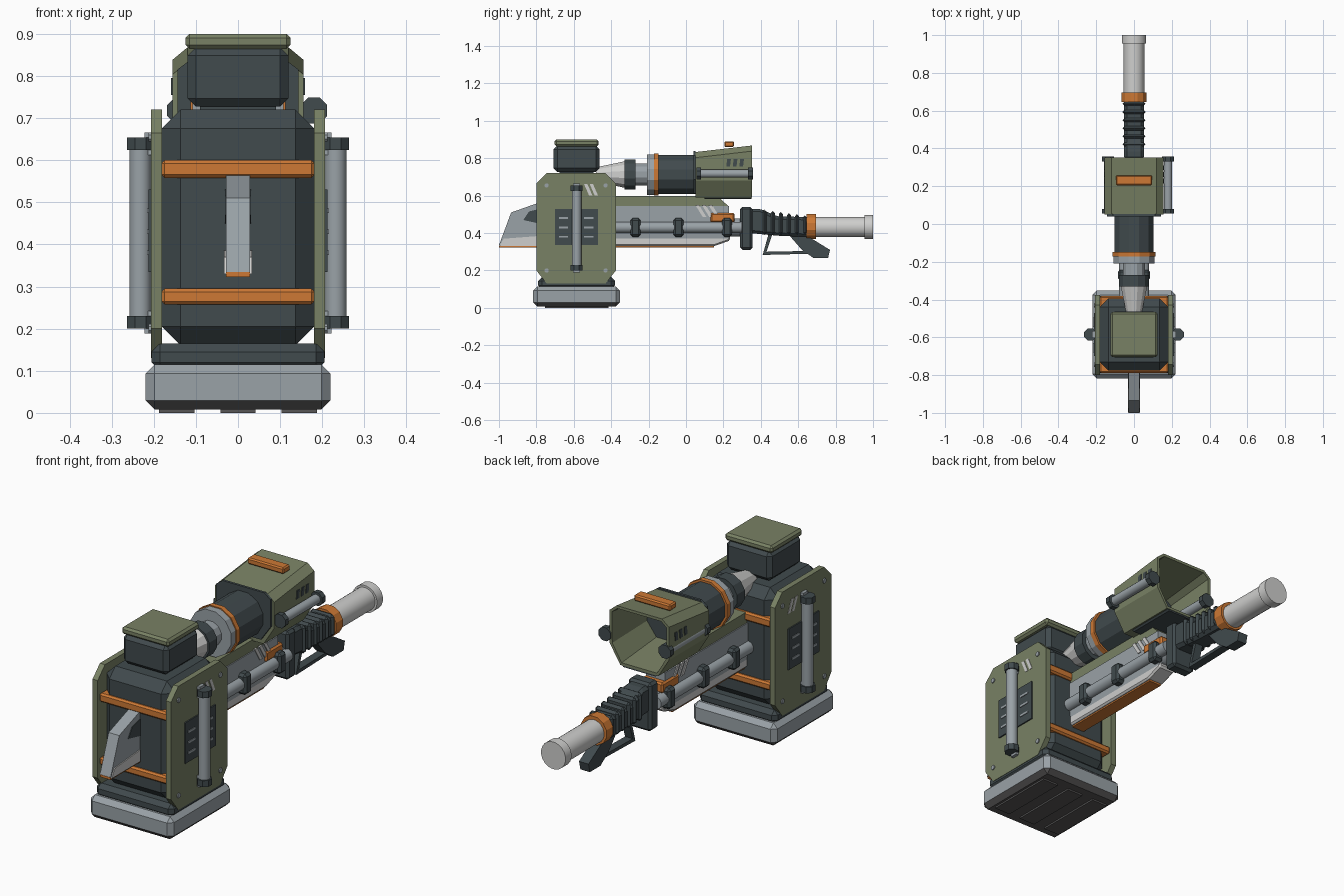
import bpy, bmesh, math
from mathutils import Matrix, Vector

if "Cube" in bpy.data.objects:
    bpy.data.objects.remove(bpy.data.objects["Cube"])


def mat(name, r, g, b):
    m = bpy.data.materials.new(name)
    m.diffuse_color = (r, g, b, 1)
    m.use_nodes = True
    m.node_tree.nodes["Principled BSDF"].inputs["Base Color"].default_value = m.diffuse_color
    return m


DARK = mat("dark slate", .052, .069, .075)
GREEN = mat("olive green", .19, .22, .128)
ORANGE = mat("orange", .61, .19, .035)
GREY = mat("steel grey", .32, .36, .385)
PALE = mat("pale grey", .62, .62, .61)
SOOT = mat("sole grey", .095, .092, .092)


def finish(name, bm, material, bevel=0, smooth=False):
    bmesh.ops.recalc_face_normals(bm, faces=bm.faces[:])
    if bevel:
        bmesh.ops.bevel(bm, geom=bm.edges[:], offset=bevel, segments=1, affect='EDGES')
    me = bpy.data.meshes.new(name)
    bm.to_mesh(me)
    bm.free()
    me.materials.append(material)
    ob = bpy.data.objects.new(name, me)
    bpy.context.collection.objects.link(ob)
    if smooth:
        bpy.ops.object.select_all(action='DESELECT')
        ob.select_set(True)
        bpy.context.view_layer.objects.active = ob
        bpy.ops.object.shade_smooth_by_angle(angle=math.radians(35))
    return ob


def box(name, x, y, z, material, bevel=0):
    """Box from (min, max) pairs."""
    bm = bmesh.new()
    bmesh.ops.create_cube(bm, size=1)
    for v in bm.verts:
        v.co = Vector([(a + b) / 2 + c * (b - a) for (a, b), c in zip((x, y, z), v.co)])
    return finish(name, bm, material, bevel)


def plate(name, pts, x0, x1, material, bevel=0):
    """(y, z) outline extruded along x."""
    bm = bmesh.new()
    f = bm.faces.new([bm.verts.new((x0, y, z)) for y, z in pts])
    ext = bmesh.ops.extrude_face_region(bm, geom=[f])
    for v in ext['geom']:
        if isinstance(v, bmesh.types.BMVert):
            v.co.x = x1
    return finish(name, bm, material, bevel)


def beam(name, pts, y0, y1, material):
    """(x, z) outline extruded along y."""
    bm = bmesh.new()
    f = bm.faces.new([bm.verts.new((x, y0, z)) for x, z in pts])
    ext = bmesh.ops.extrude_face_region(bm, geom=[f])
    for v in ext['geom']:
        if isinstance(v, bmesh.types.BMVert):
            v.co.y = y1
    return finish(name, bm, material)


def rod(name, a, b, r0, material, r1=None, sides=16, smooth=False):
    """Cylinder or cone between two points."""
    a, b = Vector(a), Vector(b)
    bm = bmesh.new()
    rot = (b - a).to_track_quat('Z', 'Y').to_matrix().to_4x4()
    spin = Matrix.Rotation(math.pi / sides, 4, 'Z')
    bmesh.ops.create_cone(bm, cap_ends=True, segments=sides, radius1=r0,
                          radius2=r0 if r1 is None else r1, depth=(b - a).length,
                          matrix=Matrix.Translation((a + b) / 2) @ rot @ spin)
    return finish(name, bm, material, 0, smooth)


CY = -.585  # centre of the hammer head


def around(h):
    return (CY - h, CY + h)


# Hammer head: striking base
base = box("striking_base", (-.22, .22), around(.232), (.008, .115), GREY, .022)
base.data.materials.append(SOOT)
for p in base.data.polygons:
    p.material_index = int(p.normal.z < -.5)
for x in (-.145, 0, .145):
    box("base_pad", (x - .042, x + .042), around(.17), (0, .012), SOOT)
box("base_collar", (-.205, .205), around(.205), (.10, .165), DARK, .02)

# Hammer head: body, bands and top block
box("head_body", (-.181, .181), around(.19), (.16, .72), DARK, .045)
for z0, z1 in ((.257, .295), (.558, .6)):
    box("orange_band", (-.182, .182), around(.203), (z0, z1), ORANGE, .008)
box("top_neck", (-.09, .09), around(.09), (.71, .74), DARK)
box("top_block", (-.12, .12), around(.123), (.727, .868), DARK, .02)
box("top_cap", (-.125, .125), around(.118), (.864, .9), GREEN, .01)

# Armour plates with their fittings, both sides
octagon = [(-.80, .20), (-.745, .13), (-.43, .13), (-.375, .20),
           (-.375, .665), (-.43, .72), (-.745, .72), (-.80, .665)]
for s in (-1, 1):
    plate("side_plate", octagon, s * .18, s * .207, GREEN)
    plate("vent_panel", [(-.70, .335), (-.47, .335), (-.47, .53), (-.70, .53)],
          s * .205, s * .213, DARK)
    for z in (.38, .43, .48):
        for y in (-.655, -.52):
            box("vent_slot", sorted((s * .21, s * .216)), (y - .025, y + .025), (z - .005, z + .005), GREY)
    for y in (-.745, -.43):
        for z in (.20, .655):
            rod("plate_bolt", (s * .2, y, z), (s * .212, y, z), .012, GREY, sides=8)
    for y in (-.545, -.515):
        plate("pale_stripe", [(y, .662), (y + .018, .662), (y + .045, .60), (y + .027, .60)],
              s * .205, s * .209, PALE)
    rod("side_tube", (s * .232, CY, .21), (s * .232, CY, .645), .026, GREY, smooth=True)
    for z0, z1 in ((.20, .23), (.624, .654)):
        rod("tube_cap", (s * .232, CY, z0), (s * .232, CY, z1), .034, DARK, sides=8)
        box("tube_clamp", sorted((s * .2, s * .222)), around(.018), (z0 - .012, z1 + .012), GREY)

# Front spike
plate("front_spike", [(-1, .335), (-.935, .51), (-.78, .565), (-.78, .335)], -.028, .028, GREY)
plate("spike_edge", [(-.998, .33), (-.975, .37), (-.78, .385), (-.78, .33)], -.033, .033, PALE)
plate("spike_inlay", [(-.87, .47), (-.84, .515), (-.78, .53), (-.78, .45)], -.031, .031, DARK)
box("spike_sole", (-.028, .028), (-1, -.77), (.323, .334), ORANGE)

# Lower beam between head and grip
beam("beam_core", [(-.045, .37), (.045, .37), (.05, .41), (.05, .545), (-.05, .545), (-.05, .41)],
     -.42, .23, GREY)
plate("beam_top", [(-.42, .54), (-.42, .597), (.17, .597), (.225, .545), (.21, .54)], -.045, .045, GREEN)
plate("beam_keel", [(-.42, .33), (.15, .33), (.235, .36), (.235, .385), (-.42, .385)], -.045, .045, PALE, .008)
box("beam_sole", (-.033, .033), (-.42, .15), (.323, .334), ORANGE)
rod("core_rod", (0, -.4, .43), (0, .3, .43), .05, GREY, smooth=True)
for s in (-1, 1):
    rod("beam_tube", (s * .05, -.4, .43), (s * .05, .3, .43), .03, GREY, sides=12, smooth=True)
    for y in (-.27, -.04, .22):
        box("beam_bracket", sorted((s * .03, s * .086)), (y - .027, y + .027), (.38, .48), DARK, .012)
    for y in (.05, .085, .12):
        plate("beam_stripe", [(y, .55), (y + .02, .55), (y + .06, .485), (y + .04, .485)],
              s * .045, s * .054, PALE)
box("beam_latch", (-.058, .058), (.13, .26), (.457, .507), ORANGE, .008)

# Grip and trigger
box("grip_guard", (-.06, .06), (.29, .355), (.31, .54), DARK, .012)
plate("grip", [(.34, .53), (.40, .53), (.48, .49), (.66, .485), (.66, .38), (.5, .385), (.34, .40)],
      -.052, .052, DARK, .015)
for i in range(6):
    y = .41 + i * .043
    top = .525 - i * .006
    box("grip_rib", (-.062, .062), (y, y + .022), (.39, top), DARK, .012)
plate("grip_spur", [(.55, .39), (.64, .39), (.77, .31), (.76, .268), (.68, .268), (.62, .31)],
      -.025, .025, DARK)
plate("trigger_guard", [(.44, .39), (.46, .39), (.43, .30), (.68, .305), (.68, .29), (.41, .283)],
      -.02, .02, DARK)

# Shaft
rod("shaft_ring", (0, .645, .435), (0, .695, .435), .069, ORANGE, sides=12)
rod("shaft", (0, .69, .432), (0, .96, .432), .055, PALE, sides=20, smooth=True)
rod("shaft_end", (0, .955, .432), (0, 1, .432), .065, PALE, sides=20, smooth=True)

# Upper thruster barrel
BZ = .713
for name, y0, y1, r0, r1, m in (
        ("neck_cone", -.48, -.32, .04, .075, PALE),
        ("neck_ring", -.33, -.27, .082, .082, DARK),
        ("neck_tube", -.27, -.20, .06, .06, GREY),
        ("barrel_collar", -.208, -.17, .112, .112, GREY),
        ("barrel_ring", -.172, -.148, .117, .117, ORANGE),
        ("barrel", -.15, .06, .107, .107, DARK)):
    rod(name, (0, y0, BZ), (0, y1, BZ), r0, m, r1, sides=12)

# Thruster housing: hollow shell open to the rear
shell = [(-.12, .868), (-.156, .838), (-.156, .68), (-.10, .59), (.10, .59), (.156, .68), (.156, .838), (.12, .868)]
house = beam("thruster_housing", shell, .05, .352, GREEN)
bm = bmesh.new()
bm.from_mesh(house.data)
for v in bm.verts:  # lowered, narrower front edge
    if v.co.y < .1 and v.co.z > .8:
        v.co.z -= .035
rear = [f for f in bm.faces if f.normal.y > .9]
bmesh.ops.inset_region(bm, faces=rear, thickness=.014)
rear_face = max(bm.faces, key=lambda f: f.normal.y * f.calc_area())
ext = bmesh.ops.extrude_discrete_faces(bm, faces=[rear_face])
for v in ext['faces'][0].verts:
    v.co.y = .09
    v.co.z = BZ + (v.co.z - BZ) * .8
ext['faces'][0].material_index = 1
bmesh.ops.recalc_face_normals(bm, faces=bm.faces[:])
bm.to_mesh(house.data)
bm.free()
house.data.materials.append(DARK)
beam("housing_front", [(x * .92, BZ + (z - BZ) * .82) for x, z in shell], .04, .052, DARK)
beam("housing_keel", [(-.085, .583), (.085, .583), (.095, .592), (-.095, .592)], .10, .35, DARK)
box("top_button", (-.096, .096), (.205, .257), (.86, .89), ORANGE, .006)
for s in (-1, 1):
    for y in (.215, .25, .285):
        plate("housing_slot", [(y, .755), (y + .02, .755), (y + .025, .795), (y + .005, .795)],
              s * .15, s * .159, DARK)
# Thruster tubes: one outside the shell, one tucked into the wall
for x in (.18, -.137):
    rod("thruster_tube", (x, .07, BZ + .005), (x, .345, BZ + .005), .022, GREY, smooth=True)
    for y0, y1 in ((.055, .08), (.332, .358)):
        rod("thruster_tube_cap", (x, y0, BZ + .005), (x, y1, BZ + .005), .034, DARK, sides=8)
